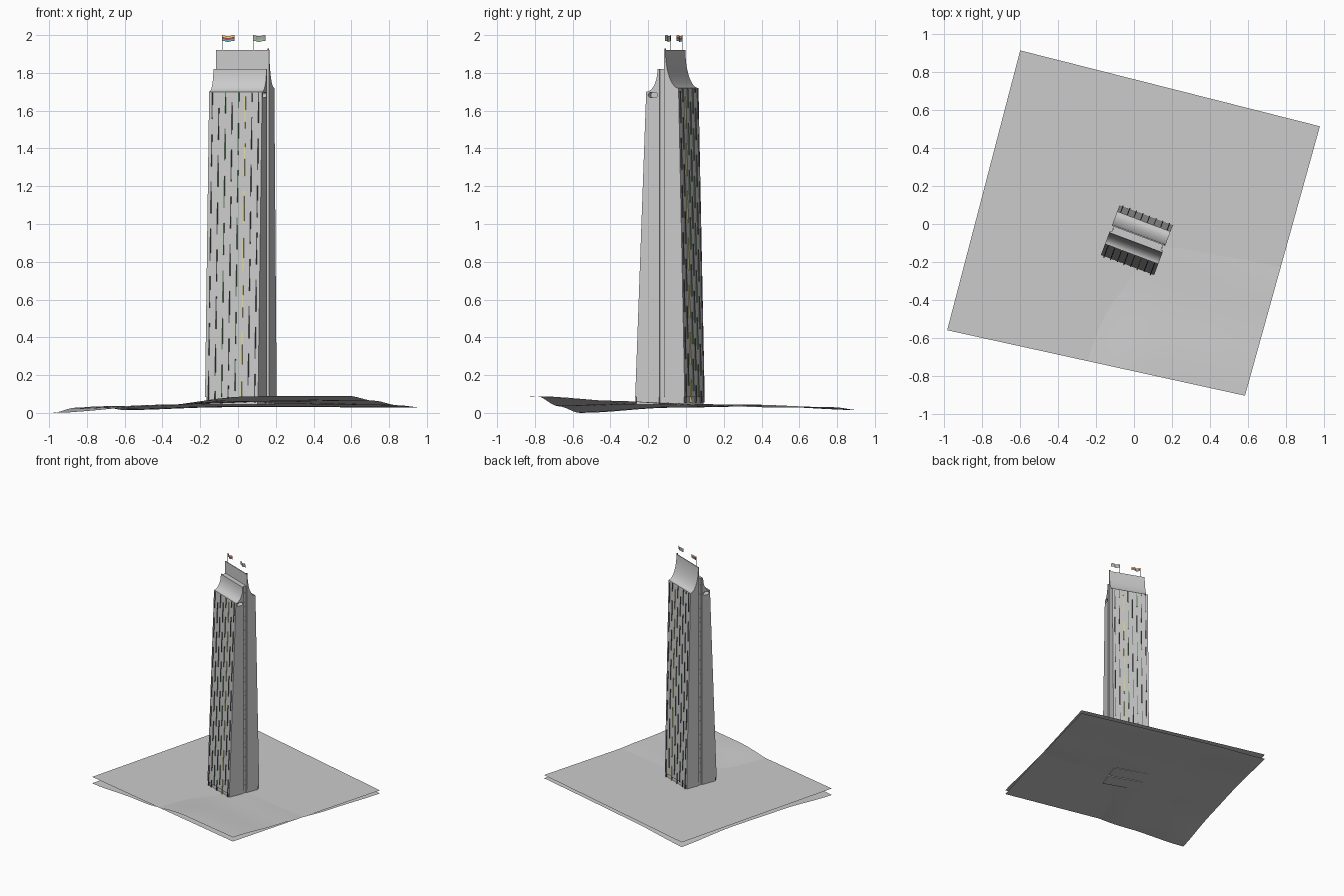
import bpy, bmesh, math
from mathutils import Matrix, Vector

if "Cube" in bpy.data.objects:
    bpy.data.objects.remove(bpy.data.objects["Cube"])

# Tower frame: p runs along the slabs, w runs from front to back
TOWER = Matrix.Translation((0.015, -0.085, 0)) @ Matrix.Rotation(math.radians(-20.6), 4, 'Z')
HALF = 0.15


def material(name, rgb):
    m = bpy.data.materials.new(name)
    m.diffuse_color = (*rgb, 1)
    m.use_nodes = True
    m.node_tree.nodes["Principled BSDF"].inputs["Base Color"].default_value = m.diffuse_color
    return m


DARK = material("dark_grey", (0.10, 0.10, 0.10))
GREEN = material("green", (0.10, 0.22, 0.10))
YELLOW = material("yellow", (0.85, 0.75, 0.20))
RED = material("red", (0.6, 0.05, 0.06))
TEAL = material("teal", (0.10, 0.55, 0.65))
LIGHT = material("light_grey", (0.8, 0.8, 0.8))
LEAF = material("leaf_green", (0.35, 0.6, 0.3))
GREY = material("mid_grey", (0.4, 0.4, 0.4))


def make(name, bm, mats=(), frame=TOWER, smooth=False):
    bmesh.ops.transform(bm, matrix=frame, verts=bm.verts)
    me = bpy.data.meshes.new(name)
    bm.to_mesh(me)
    bm.free()
    ob = bpy.data.objects.new(name, me)
    bpy.context.collection.objects.link(ob)
    for m in mats:
        me.materials.append(m)
    if smooth:
        bpy.ops.object.select_all(action='DESELECT')
        ob.select_set(True)
        bpy.context.view_layer.objects.active = ob
        bpy.ops.object.shade_smooth_by_angle(angle=math.radians(30))
    return ob


def prism(bm, profile, p0, p1):
    """Extrude a (w, z) outline along p."""
    a = [bm.verts.new((p0, w, z)) for w, z in profile]
    b = [bm.verts.new((p1, w, z)) for w, z in profile]
    faces = [bm.faces.new(a), bm.faces.new(b[::-1])]
    for i in range(len(a)):
        j = (i + 1) % len(a)
        faces.append(bm.faces.new((a[j], a[i], b[i], b[j])))
    bmesh.ops.recalc_face_normals(bm, faces=faces)


def box(bm, p0, p1, w0, w1, z0, z1):
    prism(bm, [(w0, z0), (w1, z0), (w1, z1), (w0, z1)], p0, p1)


# Two slabs with leaning outer walls and concave roofs
def slab(name, base_w, eave_w, eave_z, ridge_w, ridge_z, inner_w):
    prof = [(inner_w, 0.085), (base_w, 0.085)]
    for i in range(13):
        a = math.pi / 2 * i / 12
        prof.append((eave_w + (ridge_w - eave_w) * math.sin(a),
                     eave_z + (ridge_z - eave_z) * (1 - math.cos(a))))
    prof.append((inner_w, ridge_z))
    bm = bmesh.new()
    prism(bm, prof, -HALF, HALF)
    return make(name, bm, smooth=True)


front = slab("front_slab", -0.14, -0.078, 1.70, -0.014, 1.82, -0.004)
slab("back_slab", 0.14, 0.105, 1.72, 0.031, 1.92, 0.024)

# Rounded recesses near the top of the front slab ends
bm = bmesh.new()
for s in (-1, 1):
    prof = []
    for i in range(16):
        a = 2 * math.pi * (i + 0.5) / 16
        c = -0.028 if math.cos(a) > 0 else -0.053
        prof.append((c + 0.014 * math.cos(a), 1.683 + 0.014 * math.sin(a)))
    prism(bm, prof, s * (HALF - 0.04), s * (HALF + 0.02))
cutter = make("recess_cutter", bm)
cutter.hide_render = True
cutter.hide_set(True)
cut = front.modifiers.new("recess", 'BOOLEAN')
cut.object = cutter
cut.operation = 'DIFFERENCE'
cut.solver = 'EXACT'

# Recessed core with a strip of small panels at each end
bm = bmesh.new()
box(bm, -0.138, 0.138, -0.004, 0.024, 0.05, 1.82)
make("core", bm)
bm = bmesh.new()
for s in (-1, 1):
    for i in range(42):
        z = 0.10 + 0.04 * i
        box(bm, s * 0.137, s * 0.141, 0.006, 0.013, z, z + 0.024)
make("core_panels", bm, [LIGHT])

# Base plinths
bm = bmesh.new()
box(bm, -0.145, 0.145, -0.134, -0.006, 0.045, 0.085)
box(bm, -0.145, 0.145, 0.026, 0.134, 0.045, 0.085)
make("plinths", bm)

# Staggered thin fins on both outer walls
COLS = [DARK, DARK, GREEN, DARK, GREEN, YELLOW, DARK, DARK]


def fins(name, base_w, eave_w, eave_z, side):
    for mat in (DARK, GREEN, YELLOW):
        bm = bmesh.new()
        for c, m in enumerate(COLS):
            if m is not mat:
                continue
            p = -0.131 + 0.0374 * c
            z = 0.055 - (c * 0.11) % 0.25
            while z < eave_z:
                z0, z1 = max(z, 0.055), min(z + 0.17, eave_z - 0.005)
                z += 0.25
                if z1 - z0 < 0.02:
                    continue
                w0, w1 = (base_w + (eave_w - base_w) * (h - 0.085) / (eave_z - 0.085)
                          for h in (z0, z1))
                d, e = side * 0.005, -side * 0.004
                prism(bm, [(w0 + e, z0), (w0 + d, z0), (w1 + d, z1), (w1 + e, z1)],
                      p - 0.0025, p + 0.0025)
        make(name + "_" + mat.name, bm, [mat])


fins("front_fins", -0.14, -0.078, 1.70, -1)
fins("back_fins", 0.14, 0.105, 1.72, 1)

# Flags on thin poles along the ridge
def flag(name, p, mats):
    bm = bmesh.new()
    box(bm, p - 0.001, p + 0.001, 0.025, 0.027, 1.91, 2.0)
    make(name + "_pole", bm, [GREY])
    bm = bmesh.new()
    n, rows = 12, len(mats)
    grid = [[bm.verts.new((p + 0.072 * i / n, 0.026 + 0.004 * math.sin(i * 0.9),
                           1.967 + 0.030 * r / rows + 0.003 * math.cos(i * 0.6)))
             for i in range(n + 1)] for r in range(rows + 1)]
    for r in range(rows):
        for i in range(n):
            f = bm.faces.new((grid[r][i], grid[r][i + 1], grid[r + 1][i + 1], grid[r + 1][i]))
            f.material_index = r
    make(name, bm, mats, smooth=True)


flag("left_flag", -0.115, [TEAL, RED, YELLOW])
flag("right_flag", 0.060, [LEAF, GREY, GREY])

# Red warning lamp at the ridge end
bm = bmesh.new()
box(bm, 0.142, 0.149, 0.024, 0.031, 1.918, 1.93)
make("ridge_lamp", bm, [RED])

# Ground: a flat sheet and a rolling sheet that crosses it near the front corner
A, B = Vector((-0.985, -0.56, 0)), Vector((0.585, -0.905, 0))
C, D = Vector((0.98, 0.515, 0)), Vector((-0.60, 0.915, 0))
HEIGHTS = [[0.000, 0.035, 0.088, 0.090],
           [0.028, 0.045, 0.060, 0.065],
           [0.035, 0.045, 0.045, 0.040],
           [0.015, 0.030, 0.030, 0.028]]


def height(u, v):
    i, j = min(int(u * 3), 2), min(int(v * 3), 2)
    s, t = u * 3 - i, v * 3 - j
    s, t = s * s * (3 - 2 * s), t * t * (3 - 2 * t)
    low = HEIGHTS[j][i] * (1 - s) + HEIGHTS[j][i + 1] * s
    high = HEIGHTS[j + 1][i] * (1 - s) + HEIGHTS[j + 1][i + 1] * s
    return low * (1 - t) + high * t


def sheet(name, n, zfunc):
    bm = bmesh.new()
    rows = []
    for j in range(n + 1):
        v = j / n
        rows.append([])
        for i in range(n + 1):
            u = i / n
            q = A.lerp(B, u).lerp(D.lerp(C, u), v)
            rows[-1].append(bm.verts.new((q.x, q.y, zfunc(u, v))))
    for j in range(n):
        for i in range(n):
            bm.faces.new((rows[j][i], rows[j][i + 1], rows[j + 1][i + 1], rows[j + 1][i]))
    make(name, bm, frame=Matrix.Identity(4), smooth=True)


sheet("flat_ground", 1, lambda u, v: 0.055)
sheet("rolling_terrain", 18, height)
